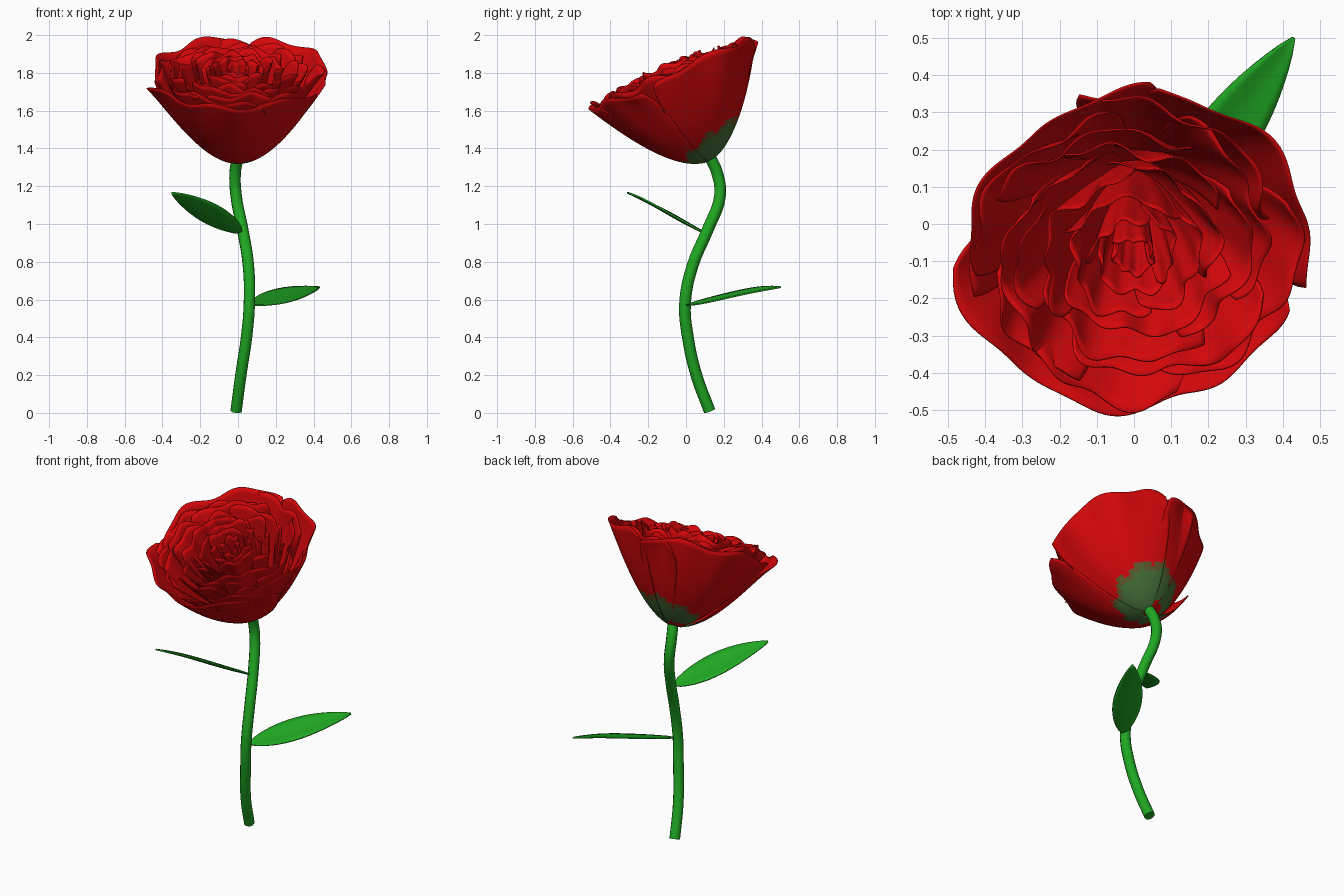
import bpy, math, random
from mathutils import Vector, Matrix

random.seed(4)
cube = bpy.data.objects.get("Cube")
if cube:
    bpy.data.objects.remove(cube)


def material(name, rgb):
    m = bpy.data.materials.new(name)
    m.use_nodes = True
    m.diffuse_color = (*rgb, 1)
    m.node_tree.nodes["Principled BSDF"].inputs["Base Color"].default_value = (*rgb, 1)
    return m


RED = material("petal red", (0.66, 0.002, 0.003))
GREEN = material("stem green", (0.014, 0.385, 0.016))
OLIVE = material("calyx green", (0.06, 0.16, 0.04))
BLEND = material("calyx fade", (0.11, 0.1, 0.025))


def sheet(name, nu, nv, point, mats, thickness):
    """Thin curved sheet from point(s, t), with s and t running from 0 to 1."""
    verts = [point(i / nu, j / nv) for j in range(nv + 1) for i in range(nu + 1)]
    w = nu + 1
    faces = [(j * w + i, j * w + i + 1, (j + 1) * w + i + 1, (j + 1) * w + i)
             for j in range(nv) for i in range(nu)]
    me = bpy.data.meshes.new(name)
    me.from_pydata(verts, [], faces)
    for m in mats:
        me.materials.append(m)
    ob = bpy.data.objects.new(name, me)
    bpy.context.collection.objects.link(ob)
    me.shade_smooth()
    mod = ob.modifiers.new("thickness", "SOLIDIFY")
    mod.thickness = thickness
    mod.offset = 0
    return ob


# Stem: a round tube along a gentle S curve
path = [(-0.01, 0.125, 0.01), (0.015, 0.055, 0.2), (0.045, 0.01, 0.4), (0.06, -0.005, 0.58),
        (0.055, 0.035, 0.78), (0.025, 0.115, 0.97), (-0.01, 0.18, 1.15), (-0.015, 0.165, 1.27),
        (0, 0.125, 1.36)]
curve = bpy.data.curves.new("stem", "CURVE")
curve.dimensions = "3D"
curve.bevel_depth = 0.031
curve.bevel_resolution = 3
curve.use_fill_caps = True
curve.resolution_u = 5
spline = curve.splines.new("BEZIER")
spline.bezier_points.add(len(path) - 1)
for bp, co in zip(spline.bezier_points, path):
    bp.co = co
    bp.handle_left_type = bp.handle_right_type = "AUTO"
curve.materials.append(GREEN)
bpy.context.collection.objects.link(bpy.data.objects.new("stem", curve))


# Leaves: pointed blades with a slight fold
def leaf(name, base, tip, side, half_width):
    base, tip, side = Vector(base), Vector(tip), Vector(side).normalized()
    up = (tip - base).cross(side).normalized()
    if up.z < 0:
        up = -up

    def point(s, t):
        u = 2 * s - 1
        width = half_width * (math.sin(math.pi * t ** 0.85) ** 0.8 + 0.03) if t < 1 else 0.004
        lift = 0.12 * width * abs(u) - 0.003 * math.sin(2 * math.pi * t)
        return base.lerp(tip, t) + side * (u * width) + up * lift

    sheet(name, 6, 16, point, [GREEN], 0.008)


leaf("left_leaf", (0.075, 0.0, 0.57), (0.43, 0.5, 0.665), (0.8, -0.58, -0.28), 0.084)
leaf("right_leaf", (0.02, 0.1, 0.95), (-0.35, -0.31, 1.165), (0.75, -0.66, 0.34), 0.085)

# Petals: ruffled fans around the tilted flower axis
FLOWER = Matrix.Translation((0, 0.125, 1.335)) @ Matrix.Rotation(math.radians(23.3), 4, "X")


def petal(name, centre, span, radius, height, ruffle, skew, bulge, outer=False):
    a0, half = math.radians(centre), math.radians(span / 2)
    p1, p2, p3 = (random.uniform(0, 6.28) for _ in range(3))
    freq = 2.4 if outer else 1.8 + 3 * radius

    def point(s, t):
        u = 2 * s - 1
        v = 0.005 + 0.995 * t ** 1.5
        a = a0 + u * half * (1 - 0.1 * v ** 6)
        wave = 0.6 * math.sin(freq * half * 2 * u + p1) + 0.4 * math.sin(freq * 4 * half * u + p2)
        r = radius * v ** bulge * (1 + skew * u * v) + ruffle * wave * v ** 2
        h = height * v * (1 - 0.08 * v * abs(u) ** 6)
        h += 0.7 * ruffle * math.sin(freq * 3 * half * u + p3) * v ** 4
        return FLOWER @ Vector((r * math.cos(a), r * math.sin(a), h))

    ob = sheet(name, max(16, int(span / 2.5)), 26, point, [RED, OLIVE, BLEND], 0.005)
    if outer:
        # Green tint climbs from the stem and fades into the red, highest at the back
        inverse = FLOWER.inverted()
        for f in ob.data.polygons:
            c = inverse @ f.center
            a = math.atan2(c.y, c.x)
            limit = 0.1 + 0.062 * math.sin(a) + 0.015 * math.cos(a) + 0.012 * math.sin(9 * a)
            f.material_index = 1 if c.z < 0.8 * limit else 2 if c.z < limit else 0


# Large outer petals: centre angle, span, radius, height, skew, bulge
for name, c, span, r, h, skew, bulge in [("front_petal", 262, 164, 0.46, 0.505, -0.05, 0.53),
                                         ("left_petal", 34, 106, 0.478, 0.515, 0.0, 0.6),
                                         ("back_petal", 138, 118, 0.45, 0.52, -0.03, 0.62)]:
    petal(name, c, span, r, h, 0.022, skew, bulge, True)

# Inner rings: count, radius, height, ruffle, first angle
rings = [(4, 0.415, 0.515, 0.024, 60), (4, 0.36, 0.525, 0.025, 20), (4, 0.3, 0.53, 0.024, 75),
         (3, 0.235, 0.54, 0.022, 40), (3, 0.17, 0.545, 0.018, 100),
         (3, 0.11, 0.545, 0.013, 10), (2, 0.055, 0.54, 0.009, 60)]
for k, (n, r, h, ruffle, first) in enumerate(rings):
    for i in range(n):
        petal(f"inner_petal_{k + 1}_{i + 1}", first + 360 * i / n, 360 / n * 1.2,
              r, h + random.uniform(-0.02, 0.015), ruffle, 0.09, 0.6)
